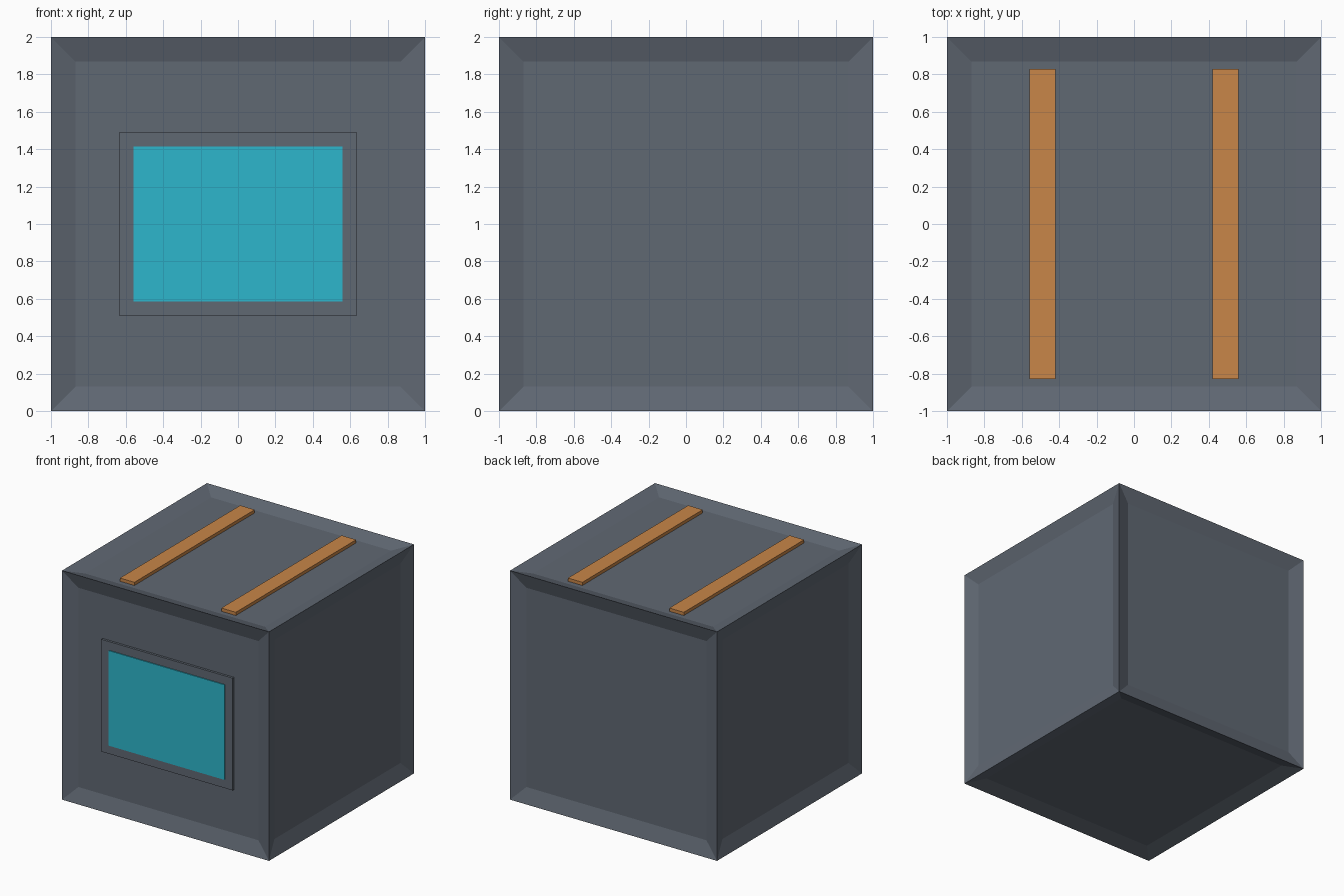
import bpy
import bmesh
from mathutils import Vector

default = bpy.data.objects.get("Cube")
if default:
    bpy.data.objects.remove(default, do_unlink=True)


def make_material(name, rgb):
    mat = bpy.data.materials.new(name)
    mat.use_nodes = True
    colour = (*rgb, 1.0)
    mat.diffuse_color = colour
    mat.node_tree.nodes["Principled BSDF"].inputs["Base Color"].default_value = colour
    return mat


def add_object(name, bm, mat):
    mesh = bpy.data.meshes.new(name)
    bm.to_mesh(mesh)
    bm.free()
    mesh.materials.append(mat)
    obj = bpy.data.objects.new(name, mesh)
    bpy.context.collection.objects.link(obj)
    return obj


def box_mesh(low, high):
    low, high = Vector(low), Vector(high)
    bm = bmesh.new()
    bmesh.ops.create_cube(bm, size=1)
    bmesh.ops.scale(bm, vec=high - low, verts=bm.verts)
    bmesh.ops.translate(bm, vec=(low + high) / 2, verts=bm.verts)
    return bm


grey = make_material("slate grey", (0.117, 0.138, 0.171))
cyan = make_material("screen cyan", (0.026, 0.468, 0.604))
orange = make_material("strap orange", (0.578, 0.238, 0.065))

BORDER = 0.13
RECESS = 0.04

# Crate body: a cube with a sunken panel on every side
crate = box_mesh((-1, -1, 0), (1, 1, 2))
bmesh.ops.inset_individual(crate, faces=crate.faces[:], thickness=BORDER,
                           depth=-RECESS, use_even_offset=True)
add_object("crate_body", crate, grey)

# Screen and its surround, standing on the front panel
panel_y = -1 + RECESS
add_object("screen_surround",
           box_mesh((-0.635, -0.98, 0.51), (0.635, panel_y, 1.49)), grey)
add_object("screen",
           box_mesh((-0.56, -0.988, 0.585), (0.56, -0.98, 1.415)), cyan)

# Two straps lying in the top panel
panel_z = 2 - RECESS
for side, x in (("right", -0.49), ("left", 0.49)):
    add_object(f"{side}_strap",
               box_mesh((x - 0.07, -0.83, panel_z), (x + 0.07, 0.83, 1.988)), orange)
